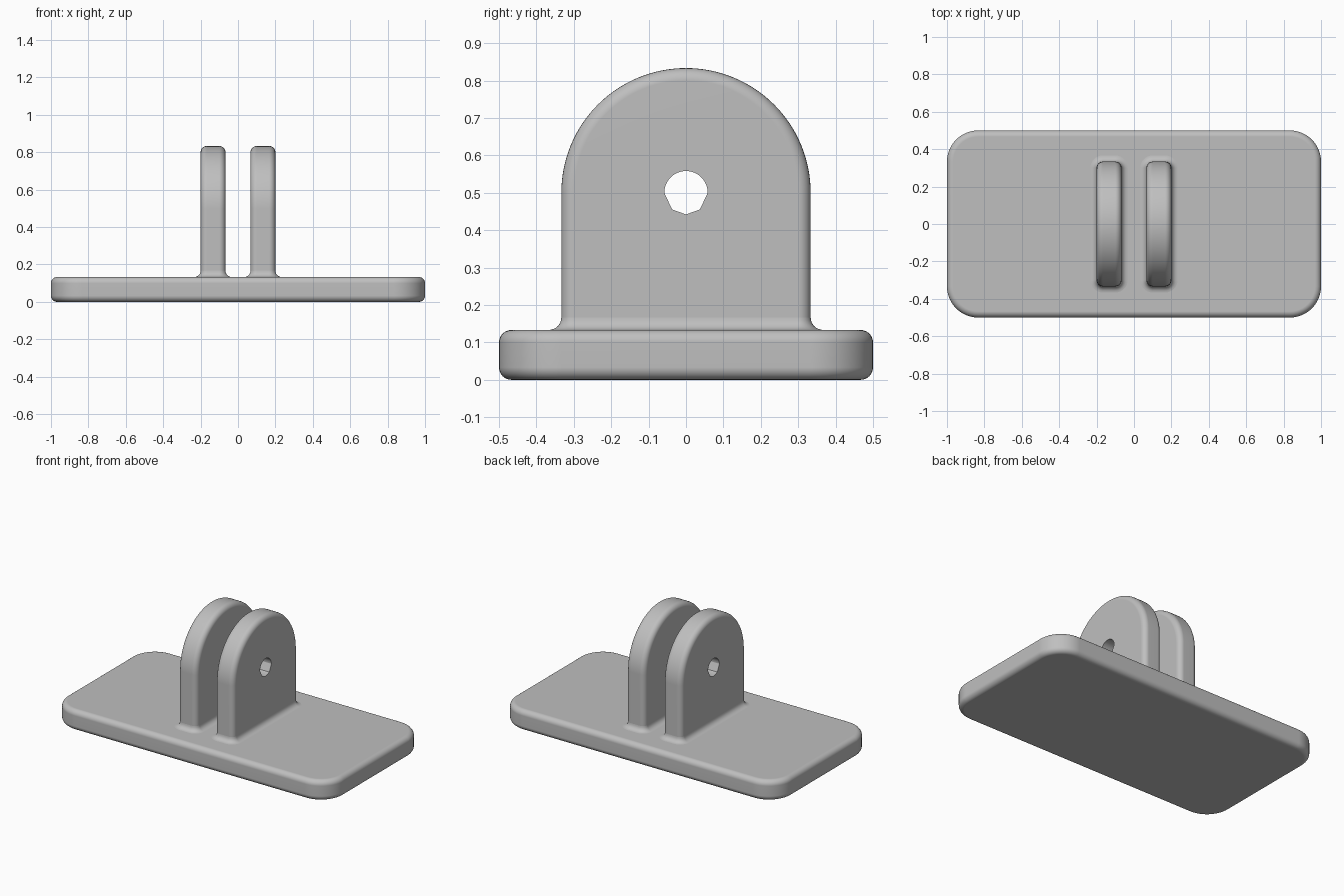
import bpy, bmesh
from math import sin, cos, pi, atan2, radians

cube = bpy.data.objects.get("Cube")
if cube:
    bpy.data.objects.remove(cube)

BASE_TOP = 0.1333     # plate thickness
EDGE = 0.0333         # rounding on edges and fillets
STEPS = 6             # segments per rounding
PIVOT = 0.5           # height of the hole centre
ARCH = 0.3333         # lug half depth and arch radius
HOLE = 0.058
LUG_X = (0.0667, 0.2)

grey = bpy.data.materials.new("light_grey")
grey.use_nodes = True
grey.diffuse_color = (0.52, 0.52, 0.52, 1)
grey.node_tree.nodes["Principled BSDF"].inputs["Base Color"].default_value = grey.diffuse_color


def loft(name, rings, closed=False):
    """Skin equal-length rings; cap the ends, or join last to first."""
    bm = bmesh.new()
    loops = [[bm.verts.new(p) for p in ring] for ring in rings]
    pairs = list(zip(loops, loops[1:]))
    if closed:
        pairs.append((loops[-1], loops[0]))
    else:
        bm.faces.new(loops[0])
        bm.faces.new(loops[-1])
    for a, b in pairs:
        for i in range(len(a)):
            j = (i + 1) % len(a)
            bm.faces.new((a[i], a[j], b[j], b[i]))
    bmesh.ops.recalc_face_normals(bm, faces=bm.faces)
    mesh = bpy.data.meshes.new(name)
    bm.to_mesh(mesh)
    bm.free()
    mesh.materials.append(grey)
    mesh.shade_smooth()
    mesh.set_sharp_from_angle(angle=radians(40))
    obj = bpy.data.objects.new(name, mesh)
    bpy.context.collection.objects.link(obj)
    # Keeps the large flat faces evenly shaded beside the roundings
    weighted = obj.modifiers.new("flat_face_normals", 'WEIGHTED_NORMAL')
    weighted.keep_sharp = True
    return obj


def rounded_rect(cx, hx, hy, radius, z, grow=0.0, segs=12):
    """Horizontal rounded rectangle, offset outward by grow."""
    ring = []
    for q, (sx, sy) in enumerate([(1, 1), (-1, 1), (-1, -1), (1, -1)]):
        for k in range(segs + 1):
            a = (q + k / segs) * pi / 2
            ring.append((cx + sx * (hx - radius) + (radius + grow) * cos(a),
                         sy * (hy - radius) + (radius + grow) * sin(a), z))
    return ring


def arch(x, inset):
    """Upright outline with a half-round top."""
    r, segs = ARCH - inset, 64
    pts = [(x, r * cos(pi * k / segs), PIVOT + r * sin(pi * k / segs)) for k in range(segs + 1)]
    return pts + [(x, -r, 0.1), (x, 0, 0.1), (x, r, 0.1)]


def hole_ring(x):
    """Circle whose points face the matching points of the arch."""
    angles = [atan2(z - PIVOT, y) for _, y, z in arch(x, 0)]
    # Arch points start at +y and run round to the lower corners
    return [(x, HOLE * cos(a), PIVOT + HOLE * sin(a)) for a in angles]


quarter = [k / STEPS * pi / 2 for k in range(STEPS + 1)]

# Base plate with rounded corners and rounded top and bottom edges
profile = [(-EDGE * (1 - sin(a)), EDGE * (1 - cos(a))) for a in quarter]
profile += [(g, BASE_TOP - z) for g, z in reversed(profile)]
loft("base_plate", [rounded_rect(0, 1, 0.5, 0.1667, z, g) for g, z in profile])

for side, name in ((-1, "right"), (1, "left")):
    x0, x1 = sorted(side * x for x in LUG_X)
    mid, half = (x0 + x1) / 2, (x1 - x0) / 2

    # Arched lug: rounded rim, flat cheeks, round through hole
    near = [(x0 + EDGE * (1 - cos(a)), EDGE * (1 - sin(a))) for a in quarter]
    far = [(x0 + x1 - x, inset) for x, inset in reversed(near)]
    rings = [arch(x, inset) for x, inset in near + far]
    loft(name + "_lug", rings + [hole_ring(x1), hole_ring(x0)], closed=True)

    # Hollow fillet where the lug meets the plate
    curve = [(EDGE * (1 - sin(a)), BASE_TOP + EDGE * (1 - cos(a))) for a in quarter]
    curve.insert(0, (EDGE, BASE_TOP - 0.02))
    loft(name + "_lug_fillet",
         [rounded_rect(mid, half, ARCH, EDGE, z, g, segs=8) for g, z in curve])
